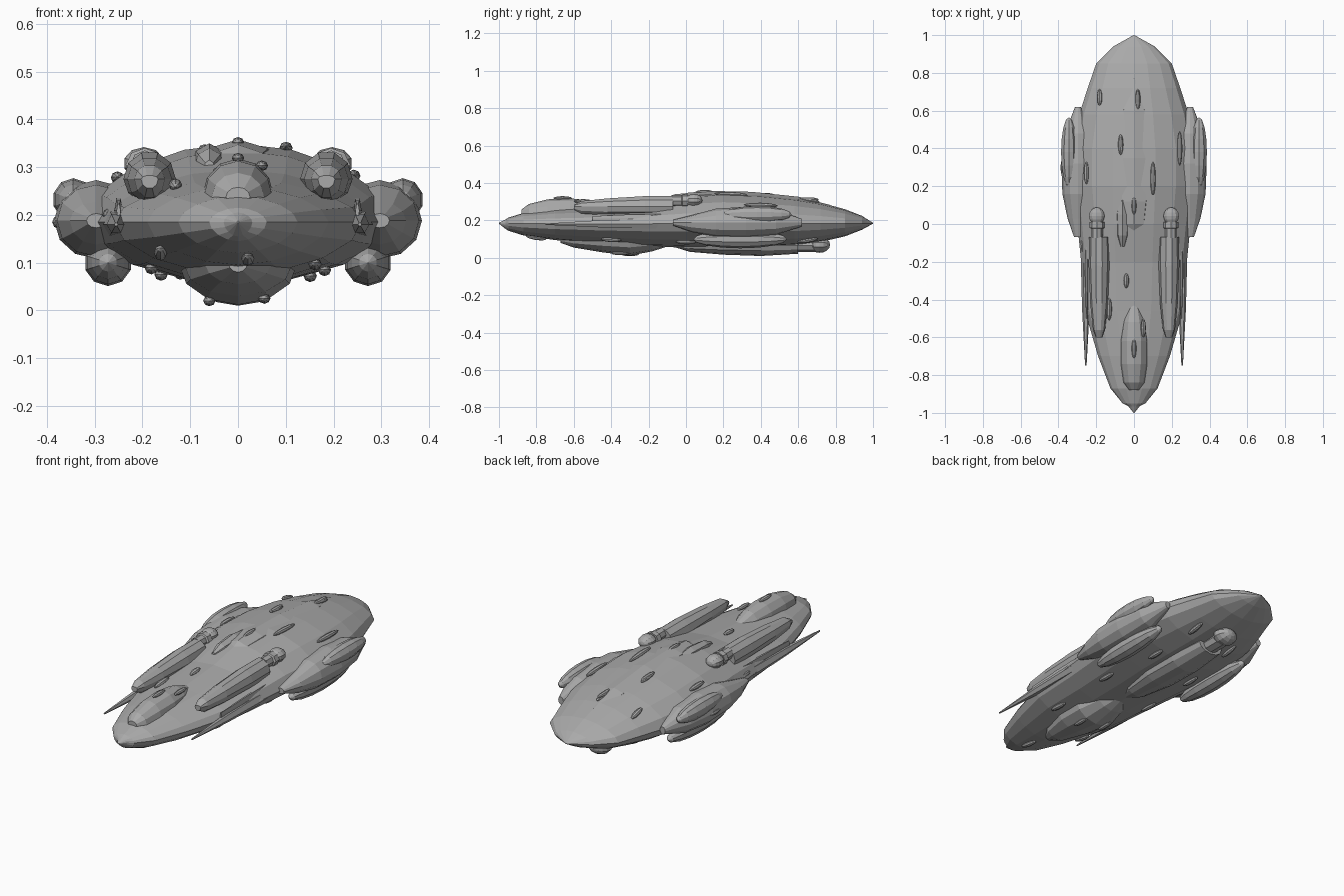
import bpy, bmesh, math
from mathutils import Vector
from mathutils.bvhtree import BVHTree

cube = bpy.data.objects.get("Cube")
if cube:
    bpy.data.objects.remove(cube, do_unlink=True)

grey = bpy.data.materials.new("hull_grey")
grey.use_nodes = True
colour = (0.4, 0.4, 0.4, 1)
grey.diffuse_color = colour
grey.node_tree.nodes["Principled BSDF"].inputs["Base Color"].default_value = colour


def finish(name, bm):
    bmesh.ops.recalc_face_normals(bm, faces=bm.faces)
    mesh = bpy.data.meshes.new(name)
    bm.to_mesh(mesh)
    bm.free()
    mesh.materials.append(grey)
    obj = bpy.data.objects.new(name, mesh)
    bpy.context.collection.objects.link(obj)
    return obj


def loft(name, stations, x=0, z=0, sides=12, power=1.0):
    """Skin rings along y; each station is y, half width, top height, bottom depth."""
    bm = bmesh.new()
    rings = []
    for y, w, up, down in stations:
        ring = []
        for i in range(sides):
            a = math.tau * i / sides
            c, s = math.cos(a), math.sin(a)
            px = math.copysign(abs(c) ** power, c) * w
            pz = math.copysign(abs(s) ** power, s) * (up if s > 0 else down)
            ring.append(bm.verts.new((x + px, y, z + pz)))
        rings.append(ring)
    for a, b in zip(rings, rings[1:]):
        for i in range(sides):
            j = (i + 1) % sides
            bm.faces.new((a[i], a[j], b[j], b[i]))
    bm.faces.new(rings[0])
    bm.faces.new(rings[-1])
    return finish(name, bm)


def blister(name, centre, size, segments=10, rings=8, tilt=0):
    """Faceted ellipsoid with its poles along y."""
    bm = bmesh.new()
    bmesh.ops.create_uvsphere(bm, u_segments=segments, v_segments=rings, radius=1)
    for v in bm.verts:
        v.co = Vector((v.co.x * size[0], v.co.z * size[1], v.co.y * size[2]))
    obj = finish(name, bm)
    obj.location = centre
    obj.rotation_euler.x = tilt
    return obj


# Main hull, with a sharp nose and a pointed stern
hull = loft("hull", [
    (-1.0, .002, .002, .002), (-.965, .03, .02, .03), (-.95, .06, .03, .04),
    (-.87, .125, .055, .065), (-.7, .19, .075, .09), (-.46, .26, .09, .11),
    (-.2, .28, .11, .125), (0, .30, .15, .13), (.2, .325, .165, .13),
    (.4, .325, .155, .13), (.58, .29, .135, .12), (.72, .245, .11, .10),
    (.85, .2, .075, .07), (.94, .11, .04, .035), (1.0, .002, .002, .002)],
    z=.185, sides=16, power=1.1)
bvh = BVHTree.FromPolygons([v.co for v in hull.data.vertices],
                           [p.vertices[:] for p in hull.data.polygons])

# Raised spine, bow dome and belly dome
loft("dorsal_spine", [
    (-.15, .04, .08, 0), (0, .09, .162, 0), (.12, .11, .173, 0), (.35, .11, .168, 0),
    (.6, .095, .142, 0), (.77, .055, .098, 0), (.81, .02, .07, 0)], z=.185, sides=12, power=.8)
loft("bow_dome", [
    (-.88, .025, .02, .02), (-.84, .055, .05, .03), (-.74, .072, .075, .03),
    (-.62, .075, .08, .03), (-.52, .06, .07, .03), (-.42, .03, .035, .02)], z=.238)
loft("belly_dome", [
    (-.67, .02, .02, .02), (-.6, .07, .03, .045), (-.45, .115, .03, .07),
    (-.3, .125, .03, .088), (-.18, .09, .03, .065), (-.07, .03, .02, .03)], z=.1)
loft("dorsal_ridge", [
    (-.12, .012, .02, .03), (-.06, .033, .045, .03), (.05, .04, .055, .03),
    (.17, .015, .04, .03)], x=-.06, z=.295, sides=8)

# Belly pod with neck and ball
loft("belly_pod", [
    (-.06, .015, .01, .01), (.02, .06, .04, .035), (.2, .09, .06, .05),
    (.4, .09, .06, .057), (.6, .072, .05, .045)], z=.067)
loft("belly_neck", [(.59, .045, .04, .036), (.69, .045, .04, .036)], z=.067, sides=8)
blister("belly_ball", (0, .715, .07), (.062, .055, .043))

for side, s in (("left", 1), ("right", -1)):
    # Side bulges with upper and lower blisters
    loft(side + "_bulge", [
        (-.07, .02, .015, .015), (.03, .055, .04, .05), (.16, .082, .075, .075),
        (.32, .088, .085, .08), (.48, .07, .07, .065), (.62, .015, .02, .02)],
        x=s * .297, z=.188)
    blister(side + "_upper_blister", (s * .345, .38, .232), (.043, .185, .045))
    blister(side + "_lower_blister", (s * .272, .29, .1), (.05, .25, .049))
    # Upper nacelles, necks and ball turrets
    loft(side + "_nacelle", [
        (-.6, .018, .008, .02), (-.56, .032, .03, .04), (-.42, .047, .045, .05),
        (-.22, .055, .058, .05), (-.07, .053, .058, .05)], x=s * .185, z=.275, sides=10)
    loft(side + "_nacelle_neck", [(-.075, .03, .03, .03), (-.025, .03, .03, .03),
                                  (-.02, .04, .035, .035), (.01, .04, .035, .035)],
         x=s * .195, z=.305, sides=8)
    blister(side + "_ball_turret", (s * .197, .042, .308), (.043, .046, .034))
    # Slim rails outside the nacelles
    loft(side + "_outer_rail", [
        (-.5, .004, .015, .04), (-.3, .009, .025, .04), (-.06, .01, .03, .04)],
        x=s * .25, z=.21, sides=6)
    loft(side + "_flank_strake", [
        (-.75, .004, .004, .004), (-.45, .02, .025, .02), (-.05, .03, .035, .03)],
        x=s * .255, z=.18, sides=6)


def stud(name, x, y, length, direction):
    """Seat a small elongated bump on the hull surface."""
    start = Vector((x, y, .185 + direction * .5))
    hit, normal, _, _ = bvh.ray_cast(start, Vector((0, 0, -direction)))
    if hit:
        tilt = math.atan2(normal.y * -direction, normal.z * direction)
        blister(name, hit + normal * .004, (.014, length, .013), 8, 6, tilt)


# Small bumps scattered on the top and the belly
for i, (x, y, length) in enumerate([
        (-.18, .67, .045), (.02, .66, .055), (-.07, .42, .055), (.24, .4, .09),
        (-.25, .27, .06), (.1, .24, .09), (-.04, -.3, .04), (-.13, -.45, .06)]):
    stud("top_bump_%d" % i, x, y, length, 1)
for i, (x, y) in enumerate([
        (-.16, -.6), (.16, -.4), (-.18, -.1), (.18, 0), (-.16, .25),
        (.15, .35), (-.12, .6), (.14, .65), (.02, -.8)]):
    stud("belly_bump_%d" % i, x, y, .055, -1)
for i, (x, y, z) in enumerate([
        (0, .1, .352), (.05, -.55, .303), (0, -.66, .319), (.02, .66, .312),
        (-.07, .42, .337), (.1, .24, .32), (-.06, -.3, .02), (.055, -.35, .025)]):
    blister("dome_bump_%d" % i, (x, y, z), (.013, .05, .011), 8, 6)
for i, (x, y, z) in enumerate([(.31, .02, .2), (-.375, .3, .185), (-.27, -.1, .2)]):
    blister("flank_bump_%d" % i, (x, y, z), (.014, .05, .014), 8, 6)
